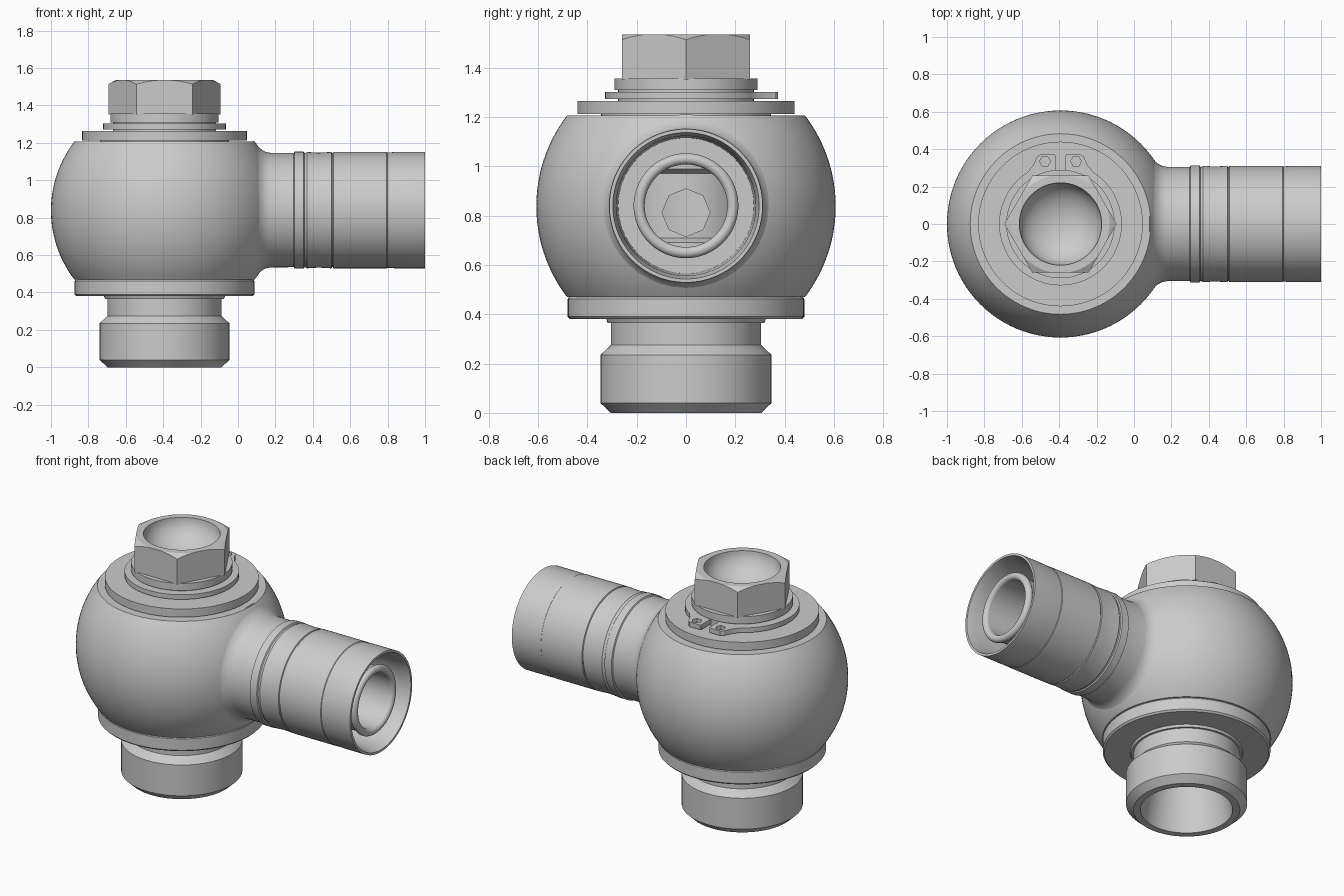
import bpy, bmesh
from math import sin, cos, pi, radians, sqrt
from mathutils import Matrix, Vector

if "Cube" in bpy.data.objects:
    bpy.data.objects.remove(bpy.data.objects["Cube"])

AX = -0.393      # x of the bolt axis
ZC = 0.84        # height of the side tube axis
UPRIGHT = Matrix.Translation((AX, 0, 0))
SIDEWAYS = Matrix.Translation((0, 0, ZC)) @ Matrix.Rotation(radians(90), 4, 'Y')


def mesh_object(name, bm):
    bmesh.ops.recalc_face_normals(bm, faces=bm.faces)
    me = bpy.data.meshes.new(name)
    bm.to_mesh(me)
    bm.free()
    ob = bpy.data.objects.new(name, me)
    bpy.context.collection.objects.link(ob)
    return ob


def lathe(name, profile, matrix=UPRIGHT, steps=96, ring=False):
    """Revolve (radius, height) points; ring=True closes the profile."""
    bm = bmesh.new()
    vs = [bm.verts.new((r, 0, h)) for r, h in profile]
    pairs = list(zip(vs, vs[1:])) + ([(vs[-1], vs[0])] if ring else [])
    edges = [bm.edges.new(p) for p in pairs]
    bmesh.ops.spin(bm, geom=vs + edges, cent=(0, 0, 0), axis=(0, 0, 1),
                   angle=2 * pi, steps=steps)
    bmesh.ops.remove_doubles(bm, verts=bm.verts, dist=1e-5)
    bm.transform(matrix)
    return mesh_object(name, bm)


def finish(ob):
    """Apply modifiers and shade smooth with sharp edges."""
    bpy.ops.object.select_all(action='DESELECT')
    ob.select_set(True)
    bpy.context.view_layer.objects.active = ob
    bpy.ops.object.convert(target='MESH')
    bpy.ops.object.shade_smooth_by_angle(angle=radians(25))


def boolean(ob, other, op):
    m = ob.modifiers.new(op.lower(), 'BOOLEAN')
    m.operation, m.solver, m.object = op, 'EXACT', other
    finish(ob)
    bpy.data.objects.remove(other)


def cylinder(name, r, a, b, matrix, steps=64):
    return lathe(name, [(0, a), (r, a), (r, b), (0, b)], matrix, steps)


# Round housing: truncated sphere with a vertical bore and a side port
R, MID = 0.607, 0.838
ball = []
for i in range(33):
    z = 0.47 + (1.206 - 0.47) * i / 32
    ball.append((sqrt(R * R - (z - MID) ** 2), z))
housing = lathe("housing", [(0.335, 0.47)] + ball + [(0.335, 1.206)], ring=True)
boolean(housing, cylinder("port_cutter", 0.17, -0.25, 0.5, SIDEWAYS), 'DIFFERENCE')

# Lower sealing collar
finish(lathe("lower_collar", [
    (0.30, 0.38), (0.47, 0.38), (0.48, 0.39), (0.48, 0.462), (0.472, 0.472),
    (0.30, 0.472)], ring=True))
finish(lathe("collar_lip", [
    (0.29, 0.365), (0.318, 0.365), (0.325, 0.385), (0.29, 0.385)], ring=True))

# Upper washer with its thin spacer
finish(lathe("upper_washer", [
    (0.26, 1.20), (0.345, 1.20), (0.345, 1.212), (0.44, 1.212), (0.44, 1.264),
    (0.26, 1.264)], ring=True))

# Hollow bolt: flange, waisted shaft, threaded foot and bore
bolt = lathe("hollow_bolt", [
    (0, 1.356), (0.29, 1.356), (0.29, 1.31), (0.275, 1.31), (0.275, 1.18),
    (0.305, 1.18), (0.305, 0.99), (0.26, 0.97), (0.26, 0.71), (0.305, 0.69),
    (0.305, 0.275), (0.347, 0.235), (0.347, 0.04), (0.305, 0),
    (0.264, 0), (0.20, 0.35), (0.20, 1.08), (0, 1.13)])
boolean(bolt, cylinder("cross_cutter", 0.097, -0.9, 0.1,
                       Matrix.Translation((0, 0, -0.028)) @ SIDEWAYS, 8), 'DIFFERENCE')

# Hexagonal head: prism trimmed by a chamfered, dished solid
dish = [(0.22 * cos(a), 1.535 - 0.16 * sin(a))
        for a in [i * pi / 32 for i in range(16)]] + [(0, 1.375)]
head = cylinder("hex_head", 0.3, 1.352, 1.6, UPRIGHT, 6)
trim = lathe("head_trim", [(0, 1.34), (0.31, 1.34), (0.31, 1.508),
                           (0.262, 1.535)] + dish)
boolean(head, trim, 'INTERSECT')

# Snap ring with two drilled lugs
half = [(0.028, 0.272), (0.028, 0.366), (0.034, 0.374), (0.105, 0.374),
        (0.125, 0.36), (0.145, 0.315), (0.165, 0.292)]
arc = [(0.328 * cos(a), 0.328 * sin(a))
       for a in [radians(58 - 148 * i / 32) for i in range(33)]]
right = half + arc
outer = right + [(-x, y) for x, y in reversed(right[:-1])]
inner = [(0.27 * cos(a), 0.27 * sin(a))
         for a in [radians(97 + 346 * i / 64) for i in range(65)]]
holes = [[(s * 0.083 + 0.029 * cos(k * pi / 3), 0.335 + 0.029 * sin(k * pi / 3))
          for k in range(6)] for s in (-1, 1)]
cu = bpy.data.curves.new("snap_ring", 'CURVE')
cu.dimensions, cu.fill_mode, cu.extrude = '2D', 'BOTH', 0.015
for loop in [outer + inner] + holes:
    sp = cu.splines.new('POLY')
    sp.points.add(len(loop) - 1)
    for p, (x, y) in zip(sp.points, loop):
        p.co = (x, y, 0, 1)
    sp.use_cyclic_u = True
snap = bpy.data.objects.new("snap_ring", cu)
snap.location = (AX, 0, 1.287)
bpy.context.collection.objects.link(snap)
finish(snap)

# Side tube: filleted root, sleeve bands, end cavity and rounded inner nipple
tip = [(0.19 + 0.0225 * cos(a), 0.945 + 0.0225 * sin(a))
       for a in [radians(-60 + 240 * i / 16) for i in range(17)]]
tube = [(0.37, 0.083), (0.352, 0.098), (0.335, 0.113), (0.321, 0.130),
        (0.311, 0.150), (0.306, 0.175), (0.305, 0.298), (0.313, 0.302),
        (0.313, 0.350), (0.306, 0.355), (0.306, 0.362), (0.311, 0.37),
        (0.307, 0.43), (0.311, 0.50), (0.305, 0.503), (0.305, 0.507),
        (0.311, 0.51), (0.311, 0.795), (0.308, 0.798), (0.308, 0.802),
        (0.311, 0.84), (0.311, 1.0), (0.297, 1.0), (0.283, 0.94),
        (0.275, 0.62), (0.196, 0.62), (0.196, 0.92)]
finish(lathe("side_tube", tube + tip + [(0.168, 0.083)], SIDEWAYS, ring=True))
